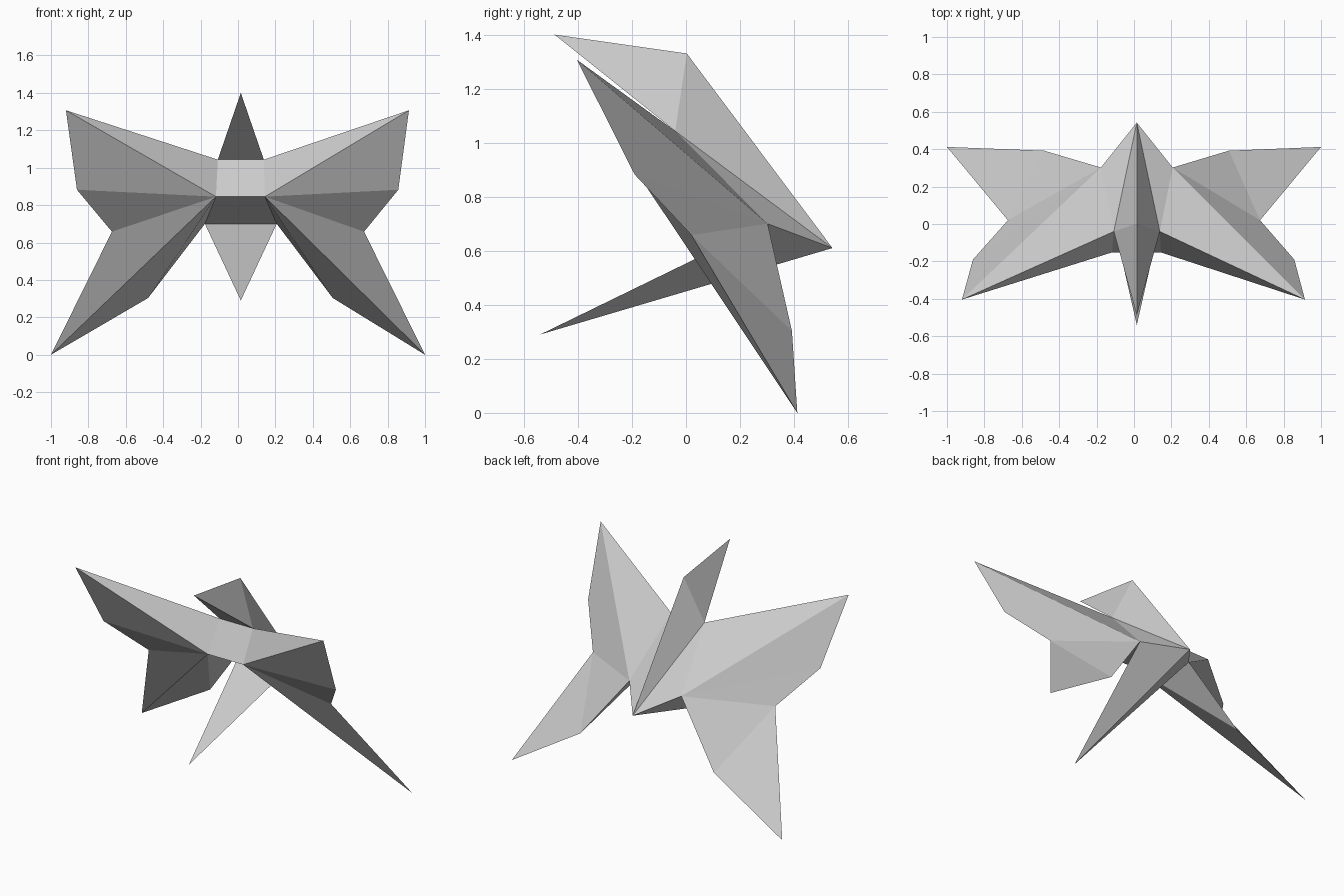
import bpy

if "Cube" in bpy.data.objects:
    bpy.data.objects.remove(bpy.data.objects["Cube"])

# Corner points: axis offset, half width, y, z
P = {
    "A": (-0.003, 0.917, -0.404, 1.307),  # upper wing tip
    "B": (-0.002, 0.859, -0.19, 0.882),   # upper wing corner
    "C": (0.0, 0.674, 0.02, 0.658),       # notch between the wings
    "D": (0.0, 1.0, 0.412, 0.0),          # lower wing tip
    "E": (0.013, 0.494, 0.392, 0.303),    # lower wing corner
    "F": (0.015, 0.192, 0.302, 0.70),     # rear root
    "G": (0.013, 0.131, -0.152, 0.845),   # lower front root
    "H": (0.015, 0.123, -0.04, 1.043),    # upper front root
    "K": (0.015, 0.0, -0.487, 1.40),      # crest tip
    "M": (0.015, 0.0, 0.003, 1.33),       # crest back
    "T": (0.015, 0.0, 0.542, 0.61),       # tail
    "S": (0.015, 0.0, -0.54, 0.29),       # lower spike tip
}


def point(key, side):
    """Right-hand point for side 1, left for -1; lower case means opposite."""
    if key.islower():
        side = -side
    c, h, y, z = P[key.upper()]
    return (round(c + side * h, 4), y, z)


def part(name, half_faces=(), centre_faces=(), sides=(1, -1)):
    verts, faces = [], []

    def add(pts):
        for p in pts:
            if p not in verts:
                verts.append(p)
        faces.append([verts.index(p) for p in pts])

    for side in sides:
        for f in half_faces:
            add([point(k, side) for k in f[::side]])
    for f in centre_faces:
        add([point(k, 1) for k in f])
    mesh = bpy.data.meshes.new(name)
    mesh.from_pydata(verts, [], faces)
    mesh.update()
    obj = bpy.data.objects.new(name, mesh)
    bpy.context.collection.objects.link(obj)
    return obj


# Folded wings: back panels, then front panels, then the lower edge
wing = ["AFH", "FAB", "FBC", "FCE", "ECD",
        "DCG", "CBG", "BAG", "GAH", "DGE", "EGF"]
part("right_wing", wing, sides=(1,))
part("left_wing", wing, sides=(-1,))

# Body: chest and belly panels with the two tail flanks
part("body", ["HFT"], ["GHhg", "FGgf"])

# Crest rising over the body
part("crest", ["HTM", "HMK"], ["HKh"])

# Long spike pointing forward below the body
part("lower_spike", ["TFS"], ["SFf"])
